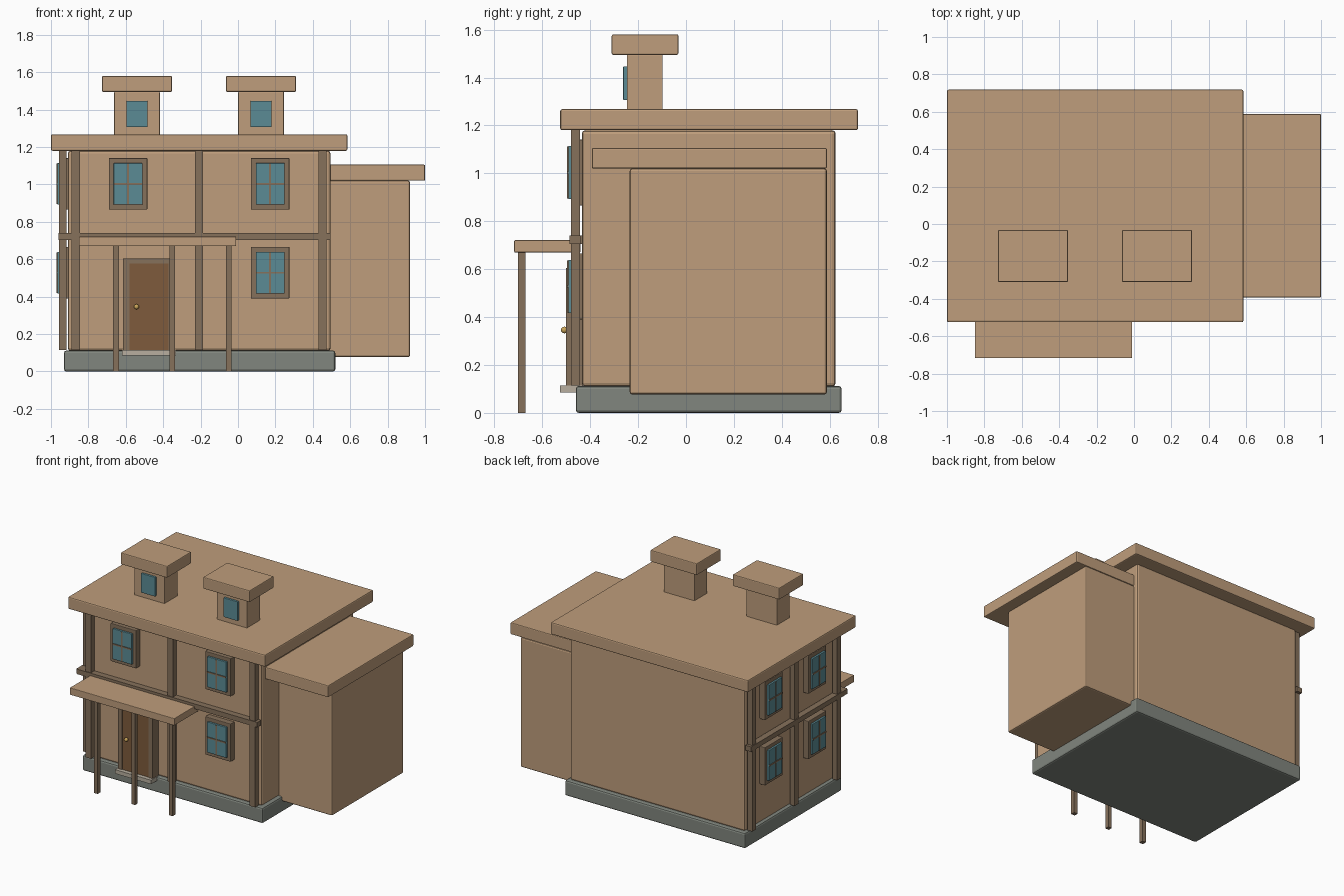
import bpy, bmesh, math
from mathutils import Vector

if "Cube" in bpy.data.objects:
    bpy.data.objects.remove(bpy.data.objects["Cube"])

def material(name, r, g, b):
    m = bpy.data.materials.new(name)
    m.diffuse_color = (r, g, b, 1)
    m.use_nodes = True
    m.node_tree.nodes["Principled BSDF"].inputs["Base Color"].default_value = m.diffuse_color
    return m

TAN = material("tan_wall", 0.52, 0.34, 0.20)
TRIM = material("brown_trim", 0.24, 0.165, 0.105)
GLASS = material("teal_glass", 0.105, 0.26, 0.30)
DOOR = material("door_wood", 0.21, 0.105, 0.045)
STONE = material("grey_stone", 0.22, 0.24, 0.21)
PALE = material("pale_stone", 0.48, 0.43, 0.35)
BRASS = material("brass", 0.60, 0.38, 0.10)

def box(name, x, y, z, mat, bevel=0.0):
    """Box from (min, max) ranges on each axis, with optional rounded edges."""
    bm = bmesh.new()
    bmesh.ops.create_cube(bm, size=1)
    for v in bm.verts:
        v.co = Vector([(r[0] + r[1]) / 2 + c * (r[1] - r[0])
                       for r, c in zip((x, y, z), v.co)])
    me = bpy.data.meshes.new(name)
    bm.to_mesh(me)
    bm.free()
    me.materials.append(mat)
    ob = bpy.data.objects.new(name, me)
    bpy.context.collection.objects.link(ob)
    if bevel:
        mod = ob.modifiers.new("bevel", 'BEVEL')
        mod.width = bevel
        mod.segments = 2
    return ob

WALL_Y, WALL_X = -0.435, -0.91

def on_wall(name, side, u, depth, z, mat, bevel=0.0):
    """Box on the front or left wall: u runs along the wall, depth outwards."""
    d0, d1 = depth
    if side == "front":
        return box(name, u, (WALL_Y - d1, WALL_Y - d0), z, mat, bevel)
    return box(name, (WALL_X - d1, WALL_X - d0), u, z, mat, bevel)

# Main block
box("foundation", (-0.93, 0.52), (-0.46, 0.65), (0, 0.112), STONE, 0.012)
box("main_walls", (-0.91, 0.495), (-0.435, 0.625), (0.11, 1.18), TAN, 0.015)
box("main_roof", (-1, 0.585), (-0.525, 0.718), (1.18, 1.268), TAN, 0.008)

# Side wing
box("wing_walls", (0.40, 0.92), (-0.235, 0.588), (0.077, 1.02), TAN, 0.01)
box("wing_roof", (0.40, 1.0), (-0.393, 0.588), (1.02, 1.106), TAN, 0.006)

# Roof turrets with a small pane each
for n, cx in enumerate((-0.54, 0.123), 1):
    box(f"turret_{n}", (cx - 0.122, cx + 0.122), (-0.247, -0.098), (1.26, 1.495), TAN, 0.003)
    box(f"turret_cap_{n}", (cx - 0.187, cx + 0.187), (-0.31, -0.032), (1.495, 1.58), TAN, 0.006)
    box(f"turret_pane_{n}", (cx - 0.056, cx + 0.056), (-0.262, -0.24), (1.306, 1.446), GLASS, 0.003)

# Timber posts and mid beams on both walls
for side, spots, span in (("front", (-0.867, -0.208, 0.452), (-0.955, 0.495)),
                          ("left", (-0.392, 0.095, 0.582), (-0.48, 0.625))):
    for n, u in enumerate(spots, 1):
        on_wall(f"{side}_post_{n}", side, (u - 0.022, u + 0.022), (0.008, 0.046),
                (0.115, 1.18), TRIM)
    on_wall(f"{side}_beam", side, span, (0.006, 0.051), (0.704, 0.74), TRIM)

def window(name, side, c, z):
    """Framed window with glass and a cross of glazing bars."""
    on_wall(name + "_frame", side, (c - 0.103, c + 0.103), (-0.005, 0.042),
            (z - 0.138, z + 0.138), TRIM, 0.004)
    on_wall(name + "_glass", side, (c - 0.077, c + 0.077), (0.03, 0.056),
            (z - 0.111, z + 0.111), GLASS, 0.003)
    on_wall(name + "_upright_bar", side, (c - 0.005, c + 0.005), (0.04, 0.061),
            (z - 0.108, z + 0.108), TRIM)
    on_wall(name + "_cross_bar", side, (c - 0.075, c + 0.075), (0.04, 0.061),
            (z - 0.005, z + 0.005), TRIM)

for n, (side, c, z) in enumerate((("front", -0.588, 1.003), ("front", 0.172, 1.003),
                                  ("front", 0.172, 0.528),
                                  ("left", 0.35, 1.003), ("left", -0.15, 1.003),
                                  ("left", 0.35, 0.528), ("left", -0.15, 0.528)), 1):
    window(f"window_{n}", side, c, z)

# Door, surround, step and knob
dc = -0.476
for n, s in enumerate((-1, 1), 1):
    u = sorted((dc + s * 0.105, dc + s * 0.14))
    on_wall(f"door_jamb_{n}", "front", u, (-0.005, 0.065), (0.112, 0.605), TRIM)
on_wall("door_lintel", "front", (dc - 0.14, dc + 0.14), (-0.005, 0.065), (0.578, 0.605), TRIM)
on_wall("door", "front", (dc - 0.105, dc + 0.105), (-0.005, 0.06), (0.112, 0.578), DOOR)
on_wall("door_step", "front", (dc - 0.145, dc + 0.145), (0.0, 0.09), (0.085, 0.114), PALE)
bpy.ops.mesh.primitive_uv_sphere_add(segments=16, ring_count=8, radius=0.014,
                                     location=(-0.543, -0.508, 0.346))
knob = bpy.context.object
knob.name = "door_knob"
knob.data.materials.append(BRASS)
bpy.ops.object.shade_smooth()

# Porch
box("porch_roof", (-0.85, -0.01), (-0.717, -0.44), (0.67, 0.721), TAN, 0.003)
for n, x in enumerate((-0.652, -0.351, -0.049), 1):
    box(f"porch_post_{n}", (x - 0.015, x + 0.015), (-0.702, -0.671), (0, 0.672), TRIM)
